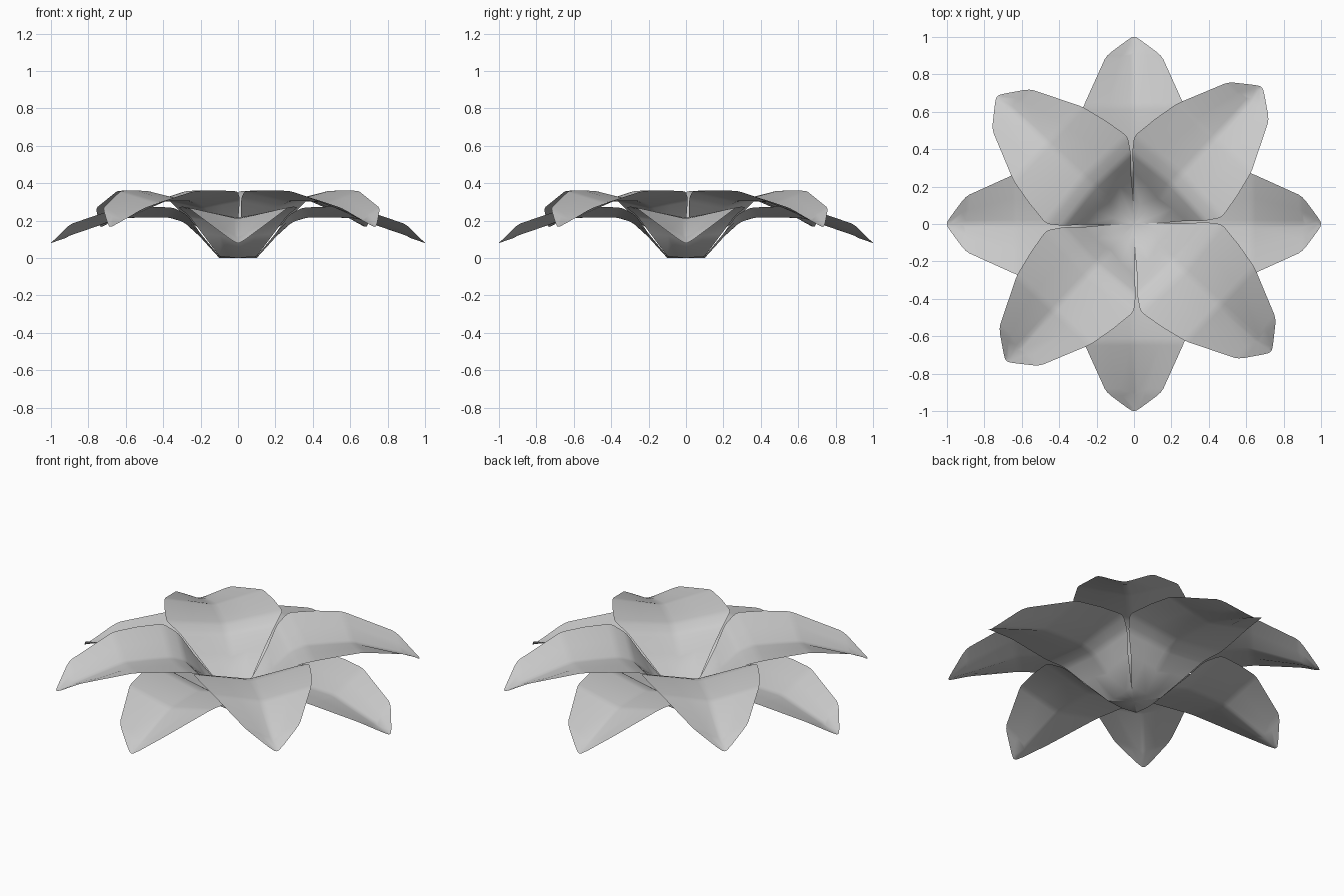
import bpy, bmesh, math

if "Cube" in bpy.data.objects:
    bpy.data.objects.remove(bpy.data.objects["Cube"])

# petal sections along its length: (distance, keel height, half width, edge distance, edge height)
SECTIONS = [
    (0.00, 0.00, 0.004, 0.00, 0.00),
    (0.10, 0.00, 0.100, 0.10, 0.01),
    (0.20, 0.11, 0.190, 0.20, 0.13),
    (0.29, 0.19, 0.265, 0.27, 0.23),
    (0.37, 0.215, 0.320, 0.345, 0.27),
    (0.50, 0.215, 0.300, 0.49, 0.275),
    (0.63, 0.21, 0.270, 0.63, 0.272),
    (0.90, 0.115, 0.148, 0.90, 0.180),
    (0.98, 0.087, 0.040, 0.98, 0.100),
    (1.00, 0.080, 0.012, 0.998, 0.083),
]


def petal(name, angle, lift):
    """One folded leaf with a low central keel and raised edges."""
    bm = bmesh.new()
    rows = []
    for r, zk, w, re, ze in SECTIONS:
        row = []
        for t in (-1, -0.5, 0, 0.5, 1):
            a = abs(t)
            row.append(bm.verts.new((r + (re - r) * a, w * t, zk + (ze - zk) * a)))
        rows.append(row)
    for a, b in zip(rows, rows[1:]):
        for i in range(4):
            bm.faces.new((a[i], b[i], b[i + 1], a[i + 1]))
    bmesh.ops.recalc_face_normals(bm, faces=bm.faces)
    if sum(f.normal.z for f in bm.faces) < 0:
        bmesh.ops.reverse_faces(bm, faces=bm.faces)
    # soften the folds slightly
    folds = [e for e in bm.edges if len(e.link_faces) == 2
             and e.calc_face_angle(0) > math.radians(9)
             and min(v.co.x for v in e.verts) > 0.15
             and max(v.co.x for v in e.verts) < 0.95]
    bmesh.ops.bevel(bm, geom=folds, offset=0.02, segments=2, profile=0.5,
                    affect='EDGES', clamp_overlap=True)
    for f in bm.faces:
        f.smooth = True
    me = bpy.data.meshes.new(name)
    bm.to_mesh(me)
    bm.free()
    ob = bpy.data.objects.new(name, me)
    ob.rotation_euler.z = math.radians(angle)
    ob.location.z = lift
    bpy.context.collection.objects.link(ob)


# lower ring on the axes, upper ring turned just past the diagonals
for i in range(4):
    petal(f"lower_petal_{i + 1}", 90 * i, 0.0)
    petal(f"upper_petal_{i + 1}", 90 * i + 47, 0.087)
